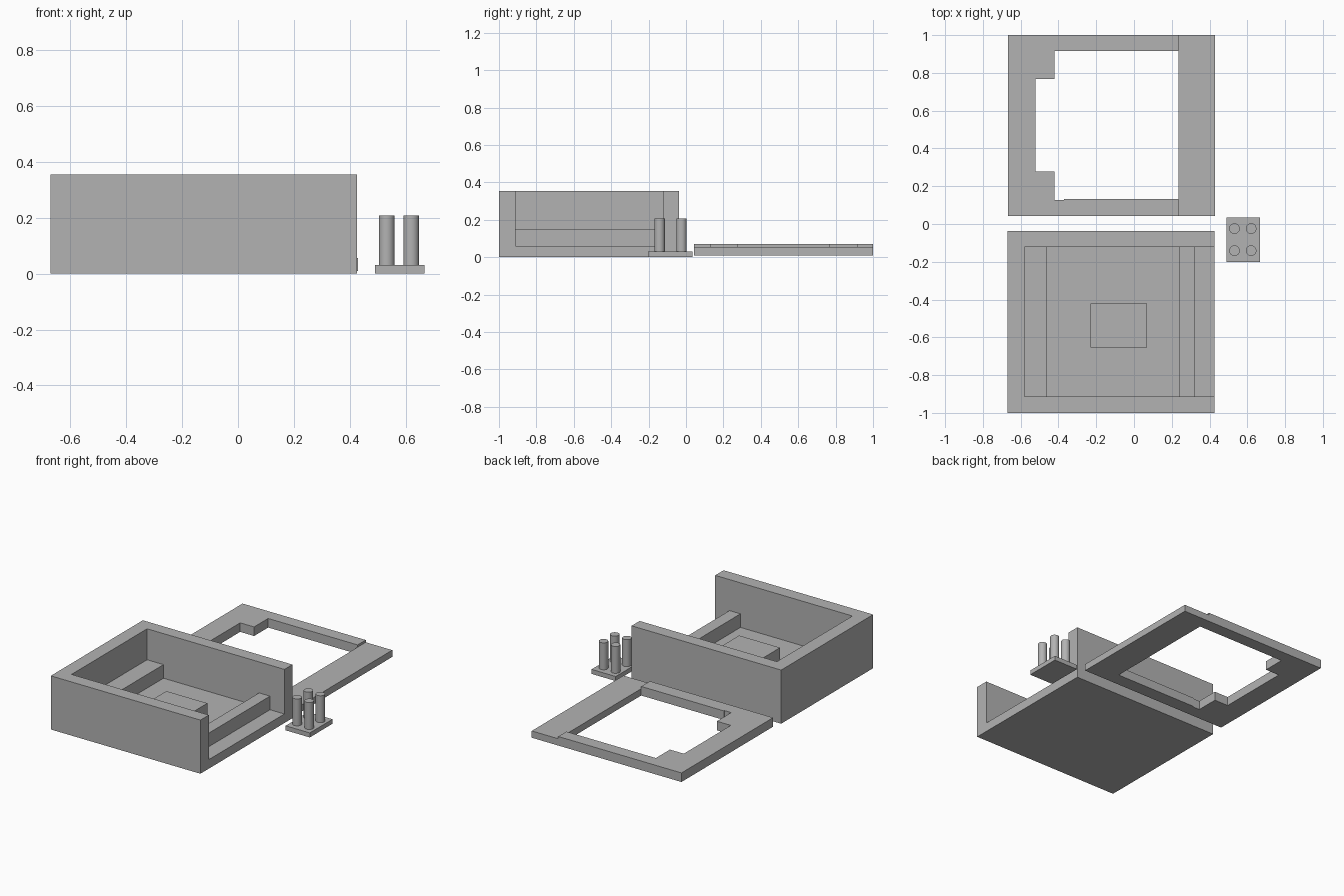
import bpy
import bmesh

cube = bpy.data.objects.get("Cube")
if cube:
    bpy.data.objects.remove(cube, do_unlink=True)

grey = bpy.data.materials.new("plain grey")
grey.use_nodes = True
colour = (0.45, 0.45, 0.45, 1)
grey.diffuse_color = colour
grey.node_tree.nodes["Principled BSDF"].inputs["Base Color"].default_value = colour


def prism(name, outline, z0, z1):
    """Extrude a flat counter-clockwise outline from z0 up to z1."""
    bm = bmesh.new()
    base = bm.faces.new([bm.verts.new((x, y, z0)) for x, y in outline])
    top = bmesh.ops.extrude_face_region(bm, geom=[base], use_keep_orig=True)
    moved = [v for v in top["geom"] if isinstance(v, bmesh.types.BMVert)]
    bmesh.ops.translate(bm, verts=moved, vec=(0, 0, z1 - z0))
    bmesh.ops.recalc_face_normals(bm, faces=bm.faces)
    mesh = bpy.data.meshes.new(name)
    bm.to_mesh(mesh)
    bm.free()
    mesh.materials.append(grey)
    obj = bpy.data.objects.new(name, mesh)
    bpy.context.collection.objects.link(obj)
    return obj


def block(name, x0, x1, y0, y1, z0, z1):
    return prism(name, [(x0, y0), (x1, y0), (x1, y1), (x0, y1)], z0, z1)


# Open-ended tray: three walls, floor, two cross ribs and a centre pad
left, right, front, back = -0.67, 0.425, -1.0, -0.038
in_left, in_front, in_back = -0.58, -0.912, -0.122
floor_z, rib_z = 0.06, 0.15
prism("tray_walls", [(left, front), (right, front), (right, in_front),
                     (in_left, in_front), (in_left, in_back), (right, in_back),
                     (right, back), (left, back)], 0, 0.355)
block("tray_floor", in_left, right, in_front, in_back, 0, floor_z)
block("wall_rib", in_left, -0.46, in_front, in_back, floor_z, rib_z)
block("open_end_rib", 0.24, 0.32, in_front, in_back, floor_z, rib_z)
block("centre_pad", -0.23, 0.07, -0.655, -0.42, floor_z, rib_z)

# Lid frame: raised C-shaped part with a notch, and a lower closing bar
step = 0.235
prism("lid_frame", [(-0.667, 0.042), (step, 0.042), (step, 0.133),
                    (-0.37, 0.133), (-0.37, 0.127), (-0.42, 0.127),
                    (-0.42, 0.277), (-0.522, 0.277), (-0.522, 0.768),
                    (-0.42, 0.768), (-0.42, 0.915), (step, 0.915),
                    (step, 1.0), (-0.667, 1.0)], 0.01, 0.07)
block("lid_bar", step, 0.429, 0.042, 1.0, 0.01, 0.055)

# Small base plate carrying four round pins
block("pin_plate", 0.49, 0.667, -0.202, 0.035, 0, 0.03)
for x, side in ((0.532, "right"), (0.62, "left")):
    for y, end in ((-0.141, "front"), (-0.024, "back")):
        bpy.ops.mesh.primitive_cylinder_add(vertices=48, radius=0.028, depth=0.178,
                                            location=(x, y, 0.119))
        pin = bpy.context.object
        pin.name = f"pin_{end}_{side}"
        pin.data.materials.append(grey)
        bpy.ops.object.shade_smooth_by_angle()
